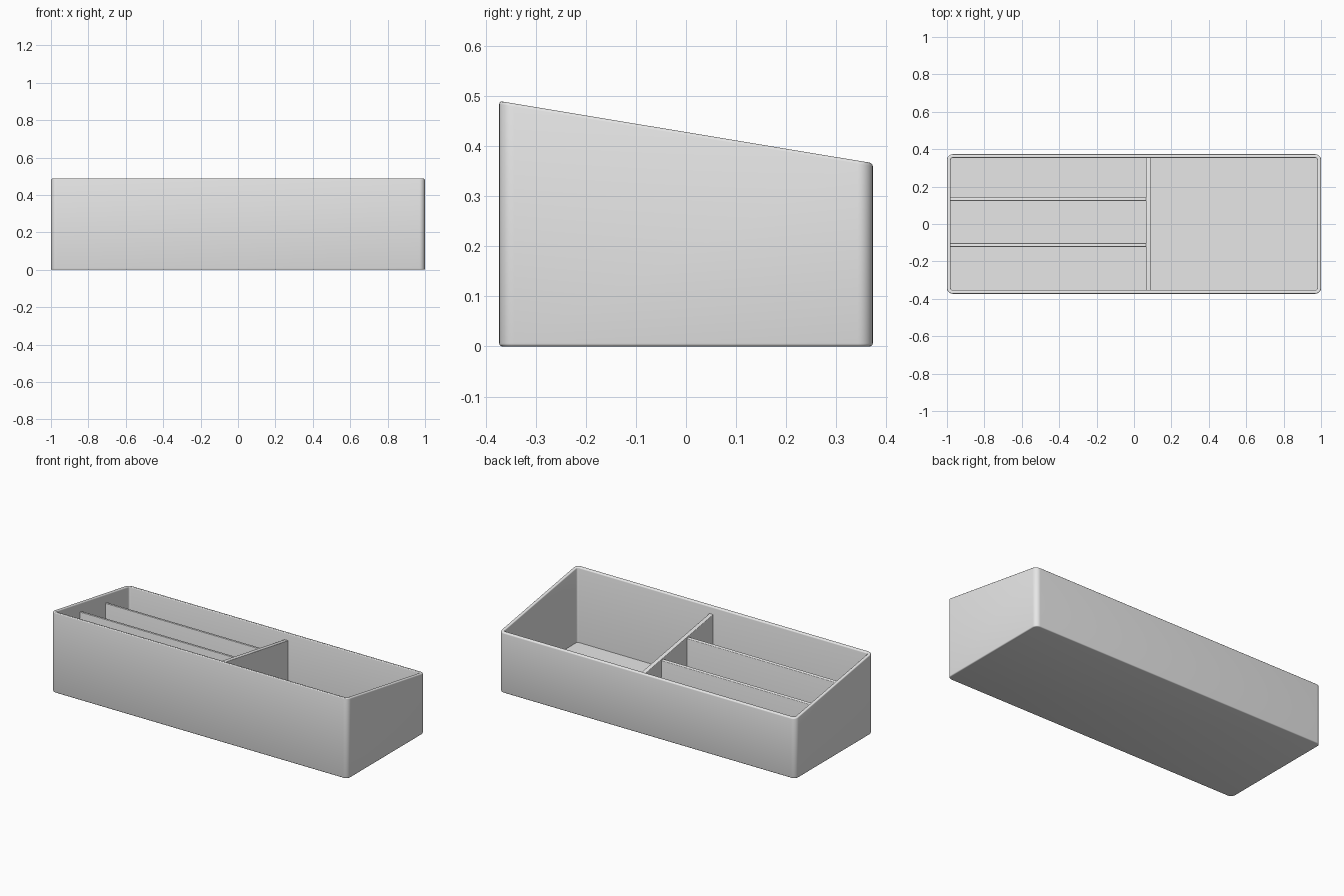
import bpy, bmesh, math

if "Cube" in bpy.data.objects:
    bpy.data.objects.remove(bpy.data.objects["Cube"], do_unlink=True)

HALF_X, HALF_Y = 1.0, 0.373
FRONT_H, BACK_H = 0.49, 0.366
WALL, FLOOR = 0.02, 0.03
CORNER, EDGE = 0.03, 0.006

grey = bpy.data.materials.new("light grey plastic")
grey.diffuse_color = (0.8, 0.8, 0.8, 1)
grey.use_nodes = True
grey.node_tree.nodes["Principled BSDF"].inputs["Base Color"].default_value = (0.8, 0.8, 0.8, 1)


def rim(y):
    """Height of the sloping rim."""
    return FRONT_H + (BACK_H - FRONT_H) * (y + HALF_Y) / (2 * HALF_Y)


def finish(name, bm):
    bmesh.ops.recalc_face_normals(bm, faces=bm.faces)
    mesh = bpy.data.meshes.new(name)
    bm.to_mesh(mesh)
    bm.free()
    mesh.materials.append(grey)
    obj = bpy.data.objects.new(name, mesh)
    bpy.context.collection.objects.link(obj)
    bpy.ops.object.select_all(action='DESELECT')
    obj.select_set(True)
    bpy.context.view_layer.objects.active = obj
    bpy.ops.object.shade_smooth_by_angle(angle=math.radians(40))
    return obj


def ring(bm, inset, height):
    """Rounded rectangle, inset from the outer wall."""
    r = CORNER - inset
    verts = []
    for k, (sx, sy) in enumerate([(1, 1), (-1, 1), (-1, -1), (1, -1)]):
        for i in range(9):
            a = math.radians(90 * (k + i / 8))
            x = sx * (HALF_X - CORNER) + r * math.cos(a)
            y = sy * (HALF_Y - CORNER) + r * math.sin(a)
            verts.append(bm.verts.new((x, y, height(y))))
    return verts


# Tray shell: rings run up the outside, over the rim and down to the floor
steps = [EDGE * (1 - math.cos(math.radians(a))) for a in (0, 30, 60, 90)]
drops = [EDGE * (1 - math.sin(math.radians(a))) for a in (0, 30, 60, 90)]
rows = [(s, lambda y, d=d: d) for s, d in zip(steps[::-1], drops[::-1])]
rows = [(s, lambda y, d=EDGE - t: d) for s, t in
        ((EDGE - EDGE * math.sin(math.radians(a)),
          EDGE * math.cos(math.radians(a))) for a in (0, 30, 60, 90))]
rows += [(s, lambda y, d=d: rim(y) - d) for s, d in zip(steps, drops)]
rows += [(WALL - s, lambda y, d=d: rim(y) - d) for s, d in zip(steps[::-1], drops[::-1])]
rows += [(WALL, lambda y: FLOOR)]

bm = bmesh.new()
loops = [ring(bm, inset, height) for inset, height in rows]
for low, high in zip(loops, loops[1:]):
    for i in range(len(low)):
        j = (i + 1) % len(low)
        bm.faces.new((low[i], low[j], high[j], high[i]))
bm.faces.new(loops[0])
bm.faces.new(loops[-1])
finish("tray_shell", bm)


# Dividers: slabs with tops parallel to the rim and softened edges
def divider(name, x0, x1, y0, y1, below):
    bm = bmesh.new()
    bmesh.ops.create_cube(bm, size=1)
    for v in bm.verts:
        x = x1 if v.co.x > 0 else x0
        y = y1 if v.co.y > 0 else y0
        z = rim(y) - below if v.co.z > 0 else FLOOR / 2
        v.co = (x, y, z)
    top = [e for e in bm.edges if all(v.co.z > FLOOR for v in e.verts)]
    bmesh.ops.bevel(bm, geom=top, offset=0.004, segments=3, profile=0.5, affect='EDGES')
    finish(name, bm)


side = HALF_Y - WALL / 2
divider("main_divider", 0.064, 0.091, -side, side, 0.044)
for name, y in (("front_divider", -0.112), ("rear_divider", 0.133)):
    divider(name, -HALF_X + WALL / 2, 0.075, y - 0.01, y + 0.01, 0.053)
